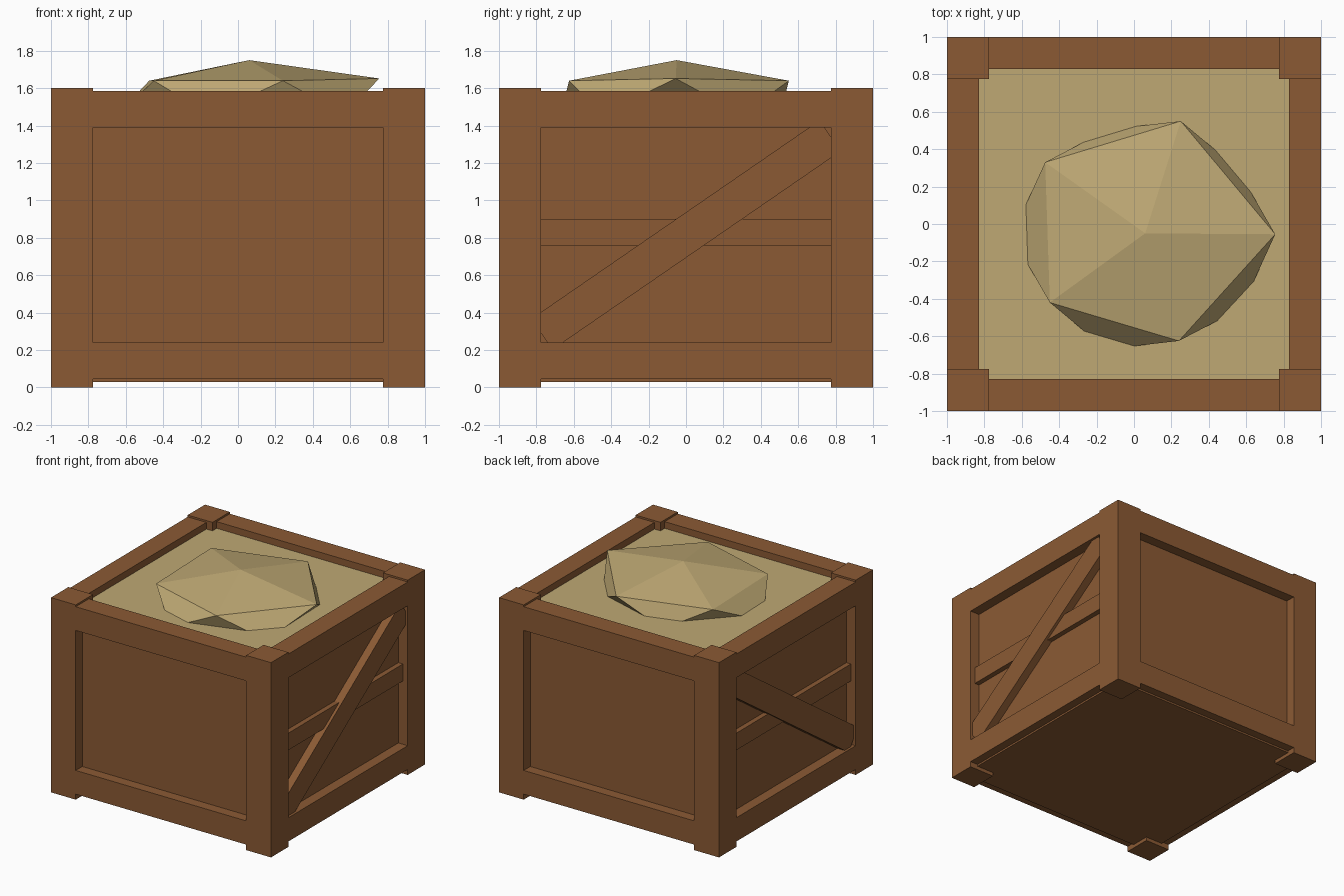
import bpy, bmesh, math
from mathutils import Matrix, Vector

if "Cube" in bpy.data.objects:
    bpy.data.objects.remove(bpy.data.objects["Cube"])


def material(name, rgb):
    m = bpy.data.materials.new(name)
    m.diffuse_color = (*rgb, 1)
    m.use_nodes = True
    m.node_tree.nodes["Principled BSDF"].inputs["Base Color"].default_value = m.diffuse_color
    return m


wood = material("brown wood", (0.258, 0.102, 0.034))
sand = material("sand", (0.520, 0.396, 0.175))


def finish(name, bm, mat):
    bmesh.ops.recalc_face_normals(bm, faces=bm.faces)
    me = bpy.data.meshes.new(name)
    bm.to_mesh(me)
    bm.free()
    me.materials.append(mat)
    ob = bpy.data.objects.new(name, me)
    bpy.context.collection.objects.link(ob)
    return ob


def box(name, lo, hi, mat=wood, rot=Matrix()):
    """Box between two corners, optionally turned about its own centre, then placed."""
    lo, hi = Vector(lo), Vector(hi)
    bm = bmesh.new()
    bmesh.ops.create_cube(bm, size=1)
    bmesh.ops.transform(bm, verts=bm.verts, matrix=Matrix.Translation((lo + hi) / 2)
                        @ rot @ Matrix.Diagonal((*(hi - lo), 1)))
    return finish(name, bm, mat)


P = 0.775            # inner edge of the corner posts
LOW, HIGH = 0.24, 1.39   # opening between the rails

# Corner posts
for sx in (-1, 1):
    for sy in (-1, 1):
        xs, ys = sorted((sx * P, sx)), sorted((sy * P, sy))
        box("corner_post", (xs[0], ys[0], 0), (xs[1], ys[1], 1.6))

# Rails and recessed panels, repeated on the four sides
for i, side in enumerate(("right", "back", "left", "front")):
    turn = Matrix.Rotation(i * math.pi / 2, 4, 'Z')
    parts = [
        box(side + "_bottom_rail", (0.83, -P, 0.045), (1, P, LOW)),
        box(side + "_top_rail", (0.83, -P, HIGH), (1, P, 1.585)),
        box(side + "_panel", (0.83, -P, LOW), (0.915, P, HIGH)),
    ]
    for ob in parts:
        ob.data.transform(turn)

# Horizontal bar and diagonal brace on the left and right sides
for s, side in ((1, "right"), (-1, "left")):
    x0, x1 = sorted((s * 0.90, s * 0.957))
    box(side + "_bar", (x0, -P, 0.76), (x1, P, 0.90))
    x0, x1 = sorted((s * 0.90, s * 0.98))
    box(side + "_brace", (x0, -0.936, 0.715), (x1, 0.936, 0.915),
        rot=Matrix.Rotation(math.radians(34.55), 4, 'X'))

# Floor and sand filling
box("floor", (-0.93, -0.93, 0.03), (0.93, 0.93, 0.10))
box("sand_filling", (-0.83, -0.83, 1.40), (0.83, 0.83, 1.53), sand)

# Sand mound: flattened twenty-sided lump, lower half mirrored through its centre
centre = Vector((0.05, -0.06, 1.55))
upper = [Vector(p) for p in (
    (0.06, -0.05, 1.75), (0.755, -0.055, 1.652), (0.25, 0.55, 1.64),
    (-0.475, 0.33, 1.64), (-0.45, -0.42, 1.64), (0.24, -0.625, 1.64))]
bm = bmesh.new()
for p in upper + [2 * centre - p for p in upper]:
    bm.verts.new(p)
bmesh.ops.convex_hull(bm, input=bm.verts)
finish("sand_mound", bm, sand)
